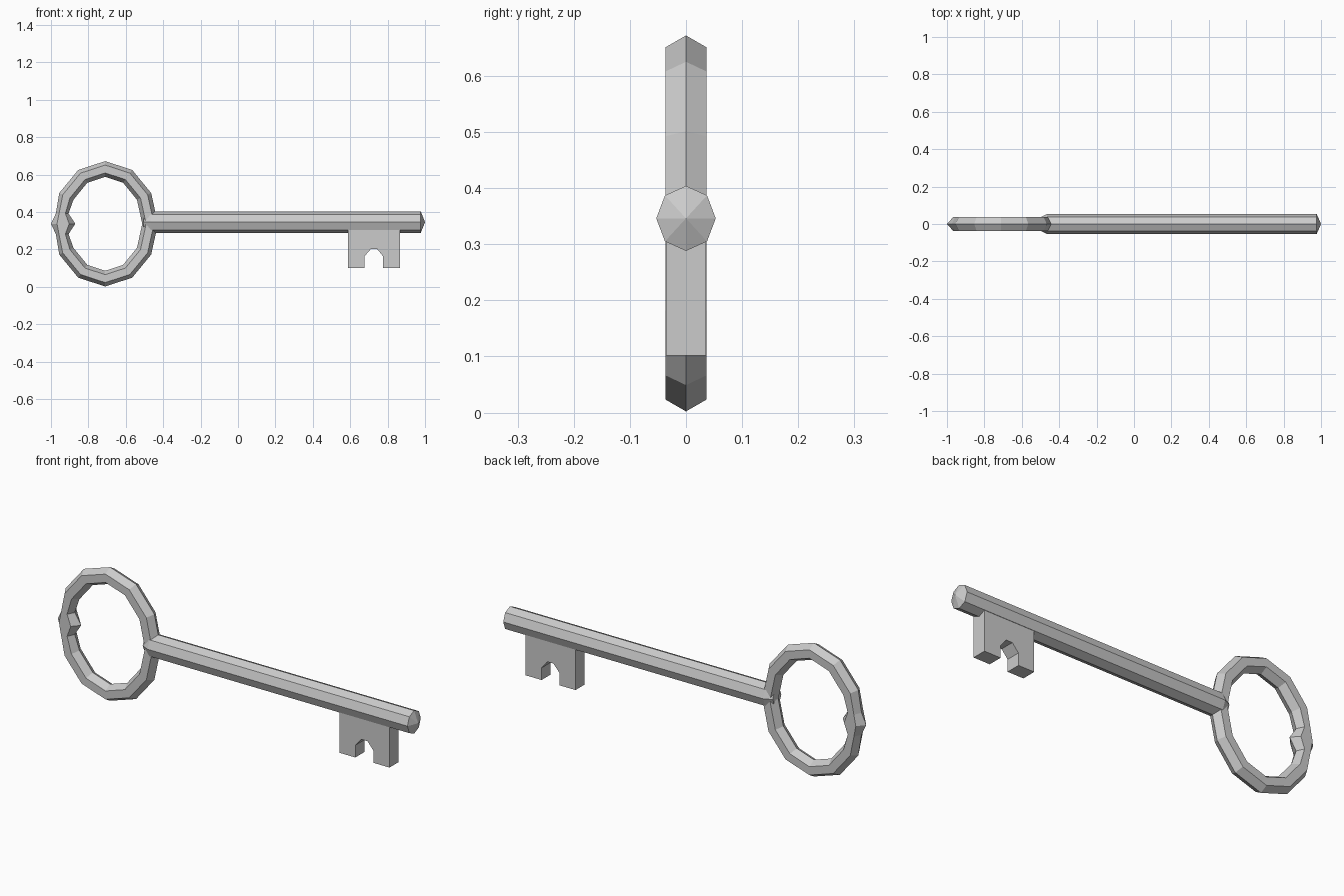
import bpy, bmesh
from math import sin, cos, pi, tau, radians
from mathutils import Vector

if "Cube" in bpy.data.objects:
    bpy.data.objects.remove(bpy.data.objects["Cube"])


def finish(bm, name):
    bmesh.ops.recalc_face_normals(bm, faces=bm.faces)
    me = bpy.data.meshes.new(name)
    bm.to_mesh(me)
    bm.free()
    ob = bpy.data.objects.new(name, me)
    bpy.context.collection.objects.link(ob)
    return ob


def bridge(bm, a, b):
    n = len(a)
    for i in range(n):
        j = (i + 1) % n
        bm.faces.new((a[i], a[j], b[j], b[i]))


# Bow: hexagonal section swept around a 12-sided oval
CX, CZ, RX, RZ = -0.71, 0.337, 0.24, 0.293
stations = []          # centre x, centre z, outward direction, half width
for i in range(12):
    a = i * tau / 12
    out = Vector((cos(a) / RX, 0, sin(a) / RZ)).normalized()
    if i == 6:         # decorative bulge opposite the shaft
        stations += [(-0.94, CZ + 0.055, out, 0.034),
                     (-0.935, CZ, out, 0.065),
                     (-0.94, CZ - 0.055, out, 0.034)]
    else:
        stations.append((CX + RX * cos(a), CZ + RZ * sin(a), out, 0.042))

bm = bmesh.new()
rings = []
for x, z, out, w in stations:
    c = Vector((x, 0, z))
    rings.append([bm.verts.new(c + out * w * cos(k * pi / 3)
                               + Vector((0, 0.042 * sin(k * pi / 3), 0)))
                  for k in range(6)])
for i, ring in enumerate(rings):
    bridge(bm, ring, rings[(i + 1) % len(rings)])
finish(bm, "bow")

# Shaft: octagonal rod, narrowed into the bow, shallow pointed tip
SZ = 0.346
bm = bmesh.new()
loops = []
for x, ry, rz in ((-0.505, 0.034, 0.034), (-0.465, 0.053, 0.058), (0.977, 0.053, 0.058)):
    loops.append([bm.verts.new((x, ry * sin(k * pi / 4), SZ + rz * cos(k * pi / 4)))
                  for k in range(8)])
for a, b in zip(loops, loops[1:]):
    bridge(bm, a, b)
bm.faces.new(loops[0])
tip = bm.verts.new((1.0, 0, SZ))
for k in range(8):
    bm.faces.new((loops[-1][k], loops[-1][(k + 1) % 8], tip))
finish(bm, "shaft")

# Bit: notched plate under the shaft
profile = [(0.588, 0.33), (0.588, 0.102), (0.676, 0.102), (0.676, 0.163),
           (0.710, 0.202), (0.744, 0.202), (0.776, 0.163), (0.776, 0.102),
           (0.866, 0.102), (0.866, 0.33)]
bm = bmesh.new()
front = [bm.verts.new((x, -0.036, z)) for x, z in profile]
back = [bm.verts.new((x, 0.036, z)) for x, z in profile]
bm.faces.new(front)
bm.faces.new(back[::-1])
bridge(bm, front, back)
finish(bm, "bit")
